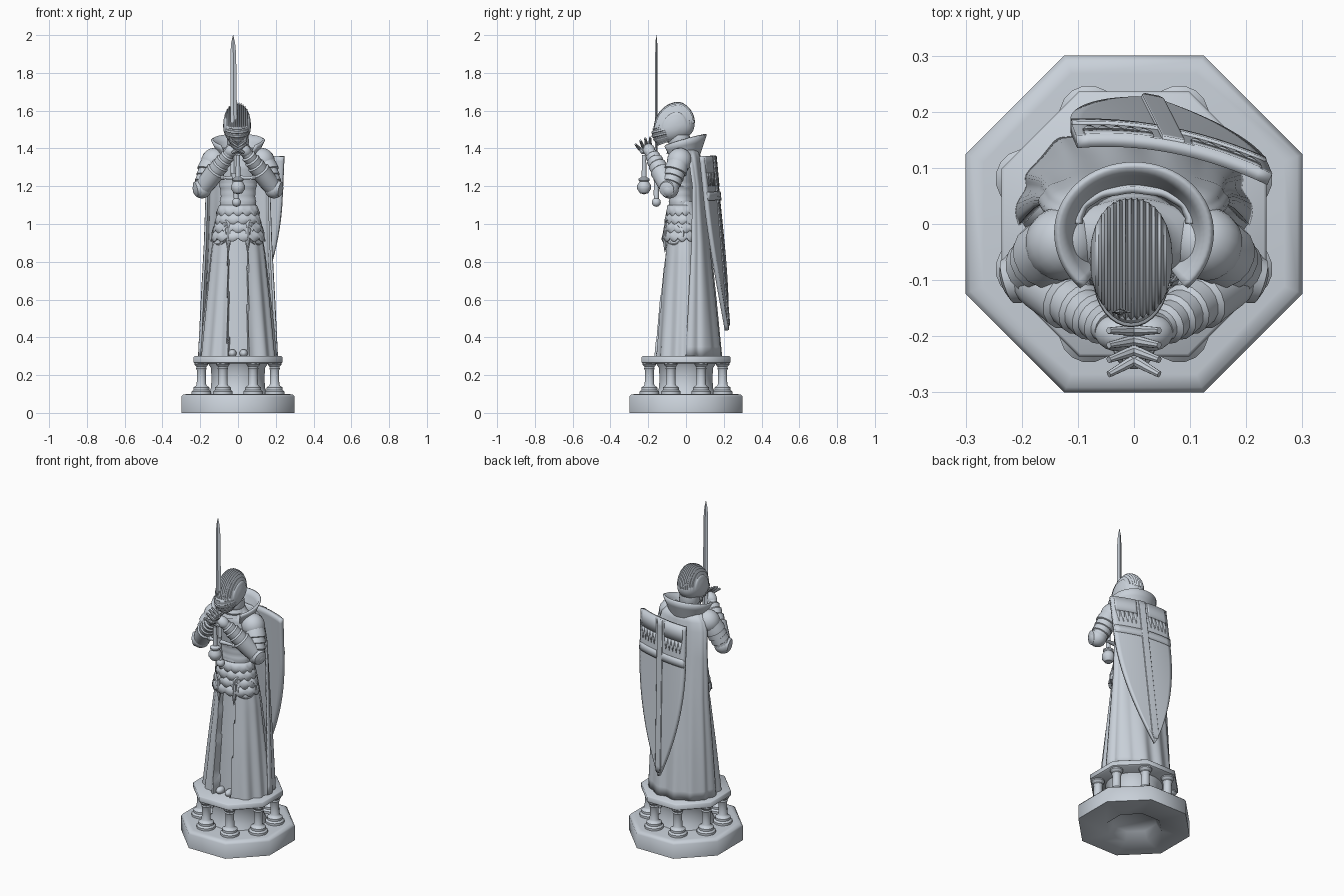
import bpy, bmesh, math
from math import sin, cos, pi, radians
from mathutils import Vector, Matrix

cube = bpy.data.objects.get("Cube")
if cube:
    bpy.data.objects.remove(cube)

stone = bpy.data.materials.new("grey_stone")
stone.use_nodes = True
stone.diffuse_color = (0.58, 0.63, 0.69, 1)
stone.node_tree.nodes["Principled BSDF"].inputs["Base Color"].default_value = (0.58, 0.63, 0.69, 1)


def loft(name, rows, closed=True, cap=False, matrix=None, thick=0, angle=40):
    """Skin a list of point rows into one object."""
    bm = bmesh.new()
    grid = [[bm.verts.new(p) for p in row] for row in rows]
    n = len(rows[0])
    for a, b in zip(grid, grid[1:]):
        for i in range(n if closed else n - 1):
            j = (i + 1) % n
            bm.faces.new((a[i], a[j], b[j], b[i]))
    if cap:
        bm.faces.new(grid[0][::-1])
        bm.faces.new(grid[-1])
    bmesh.ops.remove_doubles(bm, verts=bm.verts, dist=0.00005)
    bmesh.ops.recalc_face_normals(bm, faces=bm.faces)
    if matrix:
        bm.transform(matrix)
    me = bpy.data.meshes.new(name)
    bm.to_mesh(me)
    bm.free()
    me.materials.append(stone)
    ob = bpy.data.objects.new(name, me)
    bpy.context.collection.objects.link(ob)
    if thick:
        mod = ob.modifiers.new("thickness", "SOLIDIFY")
        mod.thickness = thick
        mod.offset = 0
    bpy.ops.object.select_all(action="DESELECT")
    ob.select_set(True)
    bpy.context.view_layer.objects.active = ob
    bpy.ops.object.shade_smooth_by_angle(angle=radians(angle))
    return ob


def lathe(name, profile, at=(0, 0, 0), axis=(0, 0, 1), n=20, angle=40):
    """Turn (radius, height) pairs about an axis through a point."""
    rows = [[(r * cos((i + .5) * 2 * pi / n), r * sin((i + .5) * 2 * pi / n), h)
             for i in range(n)] for r, h in profile]
    m = Matrix.Translation(at) @ Vector(axis).to_track_quat("Z", "Y").to_matrix().to_4x4()
    return loft(name, rows, matrix=m, angle=angle)


def ball(name, at, r, axis=(0, 0, 1), stretch=1):
    k = 10
    return lathe(name, [(r * sin(pi * i / k), -r * stretch * cos(pi * i / k))
                        for i in range(k + 1)], at, axis)


def limb(name, p, q, profile, n=16):
    """Turned piece from p to q; profile heights run from 0 to 1."""
    d = Vector(q) - Vector(p)
    pts = [(0, profile[0][1])] + [(r, t) for r, t in profile] + [(0, profile[-1][1])]
    return lathe(name, [(r, t * d.length) for r, t in pts], p, d, n)


def blend(table, z):
    """Interpolate the rows of a table sorted by its first column."""
    for a, b in zip(table, table[1:]):
        if z <= b[0]:
            f = max(0, (z - a[0]) / (b[0] - a[0]))
            return [u + (v - u) * f for u, v in zip(a[1:], b[1:])]
    return table[-1][1:]


# Octagonal plinth with hollow underside, drum, columns and upper slab
lathe("base", [(0, .045), (.13, .045), (.16, 0), (.325, 0), (.325, .085), (.315, .097), (.29, .1), (0, .1)],
      n=8, angle=60)
lathe("drum", [(.165, .09), (.145, .13), (.14, .18), (.145, .24), (.165, .27)], n=32)
lathe("upper_slab", [(0, .262), (.248, .262), (.256, .268), (.256, .295), (.25, .3), (0, .3)], n=8, angle=50)
column = [(.053, .1), (.053, .113), (.043, .122), (.043, .135), (.03, .143), (.025, .152),
          (.024, .225), (.029, .235), (.025, .242), (.037, .255), (.037, .268)]
for i in range(8):
    a = (i + .5) * pi / 4
    lathe("column", column, (.21 * cos(a), .21 * sin(a), 0), n=16)

# Pleated robe, with a sunken front panel: z, half width, front, back
robe = [(.3, .2, .165, .165), (.6, .17, .14, .13), (.85, .143, .115, .1),
        (1.02, .115, .1, .075), (1.12, .09, .09, .05)]
rows = []
for k in range(25):
    z = .3 + .82 * k / 24
    w, f, b = blend(robe, z)
    fold = .038 * (1 - k / 26)
    row = []
    for i in range(144):
        a = 2 * pi * i / 144
        s = 1 + fold * (sin(13 * a + .6 * sin(3 * a)) + .5 * sin(7 * a + 3 * z))
        x, y = w * s * cos(a), (b if sin(a) > 0 else f) * s * sin(a)
        if y < 0 and abs(x) < .052 and z < 1.02:
            y = -.7 * f * abs(sin(a))
        row.append((x, y, z))
    rows.append(row)
loft("robe", rows, cap=True, angle=50)
for s in (-1, 1):
    ball("shoe", (s * .03, -.125, .315), .022, (0, -1, 0), 1.5)

# Cape hanging from the shoulders: z, half width, side y, back y
cape = [(.3, .2, .0, .18), (.6, .187, .015, .152), (.9, .172, .03, .122),
        (1.2, .163, .035, .09), (1.34, .15, .015, .075), (1.4, .095, .0, .06)]
rows = []
for k in range(23):
    z = .3 + 1.1 * k / 22
    w, y0, yb = blend(cape, z)
    amp = .025 * (1 - k / 24) + .006
    rows.append([(w * (1 + amp * sin(15 * a + sin(4 * a))) * cos(a),
                  y0 + (yb - y0) * (1 + 1.6 * amp * sin(11 * a + 2 * z)) * sin(a) ** .8, z)
                 for a in (pi * i / 80 for i in range(81))])
loft("cape", rows, closed=False, thick=.012, angle=60)

# Breastplate with banded waist
torso = [(1.04, .1, .065), (1.1, .095, .065), (1.16, .09, .062), (1.22, .1, .068),
         (1.3, .122, .078), (1.36, .12, .07), (1.4, .07, .055), (1.44, .045, .045)]
rows = []
for k in range(41):
    z = 1.04 + .4 * k / 40
    w, d = blend(torso, z)
    rib = 1 + (.04 * (k % 4 == 0) if k < 18 else 0)
    rows.append([(w * rib * cos(a), -.025 + d * rib * sin(a), z)
                 for a in (2 * pi * i / 40 for i in range(40))])
loft("breastplate", rows, cap=True)

# Scalloped skirt plates
for k in range(4):
    z = 1.1 - .045 * k
    rows = []
    for t in (0, .5, 1):
        rows.append([((.096 + .01 * k + .016 * t) * cos(a), -.02 + (.074 + .007 * k + .01 * t) * sin(a),
                      z - t * (.04 + .018 * abs(sin(7 * a + k * pi / 2))))
                     for a in (2 * pi * i / 112 for i in range(112))])
    loft("skirt_plate", rows, thick=.008)

# Hip roundels and hanging points
for s in (-1, 1):
    for dx, dz, r in ((0, 0, .062), (-.035, .05, .03)):
        lathe("hip_roundel", [(0, -.012), (r, -.012), (r, .004), (r * .85, .01), (r * .75, .003),
                              (r * .5, .003), (r * .42, .013), (0, .018)],
              (s * (.1 + dx), -.06 + dx * .8, .945 + dz), (s * .8, -.6, .05))
    limb("skirt_point", (s * .052, -.105, .98), (s * .05, -.112, .85), [(.014, 0), (.012, .6), (.002, 1)], 8)

# Arms with layered armour, folded to the chest
for s in (-1, 1):
    ball("shoulder_guard", (s * .128, -.035, 1.335), .066, (s * .5, -.3, -.8), 1.05)
    lo, hi = Vector((s * .135, -.035, 1.34)), Vector((s * .19, -.088, 1.185))
    limb("upper_arm", lo, hi, [(.05, 0), (.06, .25), (.062, .4), (.053, .42), (.056, .6),
                               (.05, .62), (.053, .8), (.047, .82), (.047, 1)])
    ball("elbow_guard", hi, .05, (s, -.3, -.6))
    lathe("elbow_disc", [(.045, -.01), (.04, .01), (.02, .018), (0, .02)],
          hi + Vector((s * .026, -.012, 0)), (s, -.3, -.2))
    wrist = Vector((s * .045, -.185, 1.375))
    limb("forearm", hi, wrist, [(.044, 0), (.05, .2), (.052, .42), (.054, .5), (.045, .53), (.048, .66),
                                (.041, .69), (.044, .8), (.036, .83), (.039, .92), (.03, .95), (.03, 1)])
    ball("hand", (s * .032, -.195, 1.39), .032, (-s, -.2, .7), 1.3)
    for i in range(4):
        limb("finger", (s * .03, -.19 - .012 * i, 1.385 - .003 * i),
             (-s * .045, -.19 - .026 * i, 1.458 - .004 * i * i),
             [(.008, 0), (.011, .1), (.009, .5), (.0095, .55), (.006, 1)], 8)

# Upright sword and hanging orb
loft("sword_blade", [[(x + w, -.157, z), (x, -.157 + d, z), (x - w, -.157, z), (x, -.157 - d, z)]
                     for x, w, d, z in ((-.02, .019, .007, 1.25), (-.025, .015, .006, 1.9),
                                        (-.026, .011, .005, 1.955), (-.026, .001, .001, 2))],
     cap=True, angle=20)
limb("sword_grip", (-.008, -.157, 1.12), (-.02, -.157, 1.27), [(.012, 0), (.015, .3), (.012, .6), (.018, 1)])
ball("sword_pommel", (-.008, -.157, 1.115), .024)
limb("sword_guard", (-.09, -.157, 1.245), (.09, -.157, 1.245),
     [(.01, 0), (.014, .06), (.008, .12), (.012, .5), (.008, .88), (.014, .94), (.01, 1)])
lathe("orb", [(0, -.038), (.022, -.032), (.037, -.01), (.037, .01), (.024, .03), (.03, .036),
              (.03, .044), (.013, .055), (.011, .17), (0, .17)], (0, -.222, 1.195))

# Flared collar, open at the front
rows = []
for t in (0, .25, .5, .75, 1):
    row = []
    for i in range(49):
        a = radians(-48 + 276 * i / 48)
        rise = .5 + .5 * sin(a)
        y = .07 + (.05 if sin(a) > 0 else .06) * t
        row.append(((.09 + .047 * t ** 1.3) * cos(a), -.015 + y * sin(a),
                    1.325 + t * (.065 + .085 * rise ** .6)))
    rows.append(row)
loft("collar", rows, closed=False, thick=.012)

# Helmet sliced across its width, so that ridges run front to back
rows = []
for k in range(57):
    u = -1 + 2 * k / 56
    s = (1 - abs(u) ** 2.3) ** .5
    row = []
    for i in range(48):
        a = 2 * pi * i / 48
        ridge = s * (1 + .07 * max(0, sin(a)) ** .4 * (abs(k % 4 - 2) - 1))
        y = -.062 + .107 * ridge * cos(a)
        z = 1.525 + (.118 if sin(a) > 0 else .085) * ridge * sin(a)
        row.append((-.005 + .074 * u, y, z + .2 * min(0, y + .03)))
    rows.append(row)
loft("helmet", rows, angle=50)

# Visor with slanted louvres, and the throat guard
rows = []
for k in range(41):
    z = k / 40
    s = (.6 + .4 * sin(pi * z)) * (1 + .06 * (k % 7 < 4))
    rows.append([(-.005 + .064 * s * cos(a), -.095 + .084 * s * sin(a), 1.435 + .125 * z + .02 * sin(a))
                 for a in (2 * pi * i / 32 for i in range(32))])
loft("visor", rows, cap=True, angle=30)
lathe("throat_guard", [(.07, 1.37), (.062, 1.39), (.066, 1.4), (.055, 1.42), (.06, 1.43), (.055, 1.47)],
      (0, -.035, 0))


# Kite shield slung on the back
def on_shield(u, v, lift=0):
    """Point on the curved shield: u sideways, v from top to tip, both in units."""
    k = v / .925
    return Vector((.07 - .04 * k + .98 * u,
                   .113 + .096 * k - .19 * u + .024 * (1 - (u / .175) ** 2) * (1 - .7 * k) + lift,
                   1.362 - v - .02 * abs(u)))


def half(v):
    return .175 * (1 - max(0, (v / .925 - .25) / .75) ** 2) + .0006


def patch(name, v0, v1, limits, lift, thick, nv=24, nu=12):
    rows = []
    for k in range(nv + 1):
        v = v0 + (v1 - v0) * k / nv
        a, b = limits(v)
        rows.append([on_shield(a + (b - a) * i / nu, v, lift) for i in range(nu + 1)])
    return loft(name, rows, closed=False, thick=thick)


patch("shield", 0, .925, lambda v: (-half(v), half(v)), 0, .022, 36, 16)
patch("shield_cross_upright", 0, .9, lambda v: (-min(.02, half(v)), min(.02, half(v))), .011, .012)
patch("shield_cross_bar", .19, .235, lambda v: (-half(v), half(v)), .011, .012, 2)
for s in (-1, 1):
    patch("shield_band", .0, .09, lambda v: sorted((s * .035, s * (half(v) - .015))), .01, .008, 2)
    for i in range(5):
        c = s * (.047 + .025 * i)
        patch("shield_tooth", .09, .16,
              lambda v: (c - .012 * (.161 - v) / .07, c + .012 * (.161 - v) / .07), .01, .008, 2, 2)
